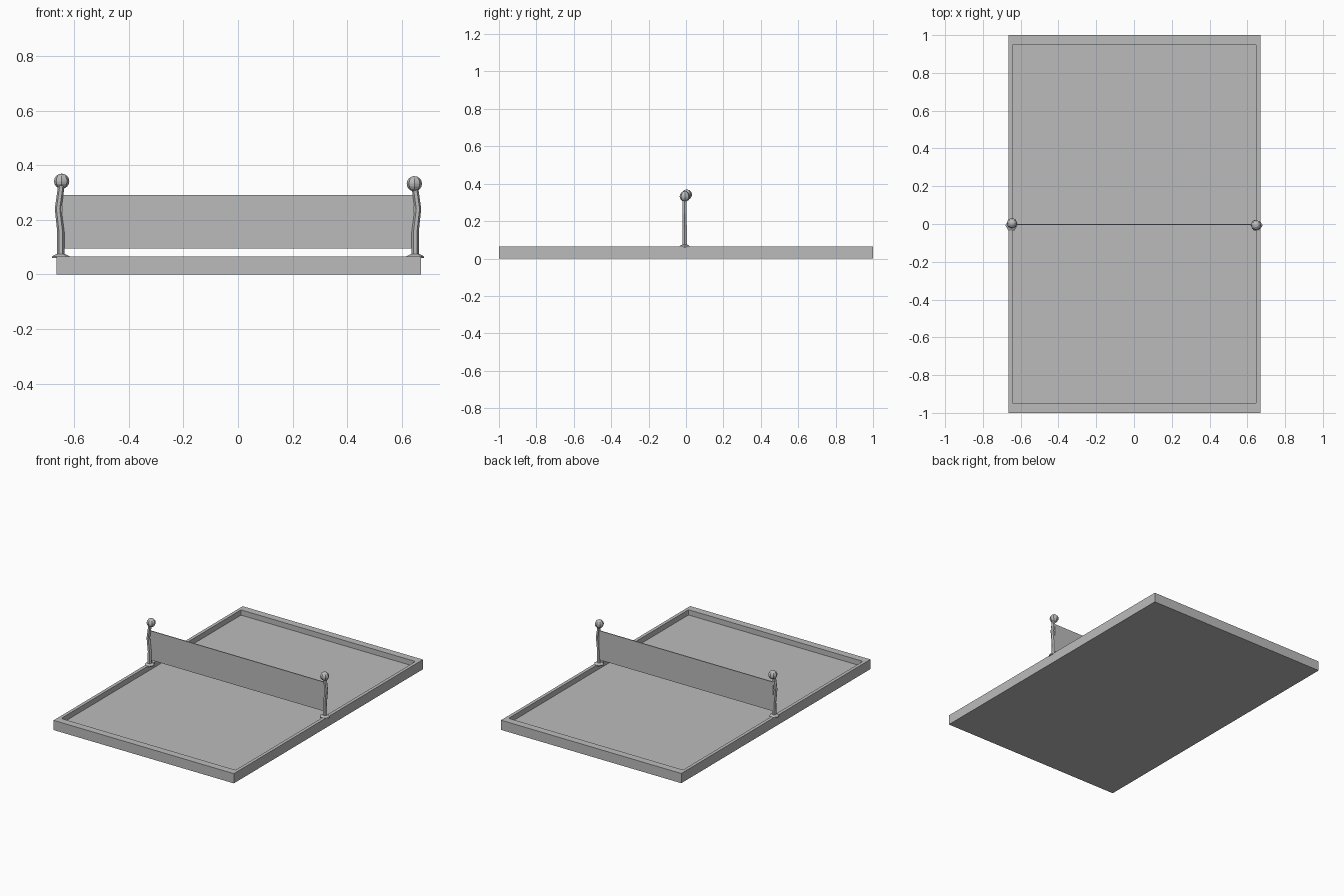
import bpy, bmesh, math
from mathutils import Vector, Matrix

cube = bpy.data.objects.get("Cube")
if cube:
    bpy.data.objects.remove(cube, do_unlink=True)

grey = bpy.data.materials.new("plain grey")
grey.use_nodes = True
GREY = (0.5, 0.5, 0.5, 1)
grey.diffuse_color = GREY
grey.node_tree.nodes["Principled BSDF"].inputs["Base Color"].default_value = GREY


def finish(name, bm):
    bmesh.ops.recalc_face_normals(bm, faces=bm.faces)
    mesh = bpy.data.meshes.new(name)
    bm.to_mesh(mesh)
    bm.free()
    mesh.materials.append(grey)
    obj = bpy.data.objects.new(name, mesh)
    bpy.context.collection.objects.link(obj)
    return obj


def box(size, centre):
    bm = bmesh.new()
    place = Matrix.Translation(centre) @ Matrix.Diagonal((*size, 1))
    bmesh.ops.create_cube(bm, size=1, matrix=place)
    return bm


def loft(name, rings, sides=6):
    """Stack of horizontal polygons, each given as (x, y, z, radius)."""
    bm = bmesh.new()
    loops = []
    for x, y, z, r in rings:
        angles = [math.tau * i / sides for i in range(sides)]
        loops.append([bm.verts.new((x + r * math.cos(a), y + r * math.sin(a), z))
                      for a in angles])
    for low, high in zip(loops, loops[1:]):
        for i in range(sides):
            j = (i + 1) % sides
            bm.faces.new((low[i], low[j], high[j], high[i]))
    bm.faces.new(loops[0])
    bm.faces.new(loops[-1])
    return finish(name, bm)


# Court tray: box with a sunken floor and small rounded inner corners
bm = box((1.335, 2, 0.065), (0.002, 0, 0.0325))
floor = max(bm.faces, key=lambda f: f.calc_center_median().z)
bmesh.ops.inset_region(bm, faces=[floor], thickness=0.031)
for v in floor.verts:
    v.co.y = math.copysign(0.951, v.co.y)
sunk = bmesh.ops.extrude_discrete_faces(bm, faces=[floor])["faces"][0]
for v in sunk.verts:
    v.co.z -= 0.035
corners = [e for v in sunk.verts for e in v.link_edges
           if abs(e.verts[0].co.z - e.verts[1].co.z) > 0.01]
bmesh.ops.bevel(bm, geom=corners, offset=0.008, segments=2, profile=0.5, affect='EDGES')
finish("court_tray", bm)

# Net panel
finish("net", box((1.29, 0.006, 0.195), (0, -0.002, 0.1925)))

# Bent posts with flared feet and ball tops
for side, s, ball in (("left", 1, (0.646, -0.006, 0.332)),
                      ("right", -1, (-0.646, 0.004, 0.341))):
    x, y = 0.649 * s, -0.007
    loft(side + "_foot", [(x, y, 0.06, 0.032), (x, y, 0.066, 0.032),
                          (x, y, 0.074, 0.017)])
    loft(side + "_post", [(x, y, 0.066, 0.014), (x, y, 0.155, 0.013),
                          (x + 0.010 * s, y, 0.24, 0.012),
                          (x - 0.002 * s, y, 0.325, 0.012)])
    bm = bmesh.new()
    bmesh.ops.create_uvsphere(bm, u_segments=8, v_segments=8, radius=0.028,
                              matrix=Matrix.Translation(Vector(ball)))
    finish(side + "_ball", bm)
